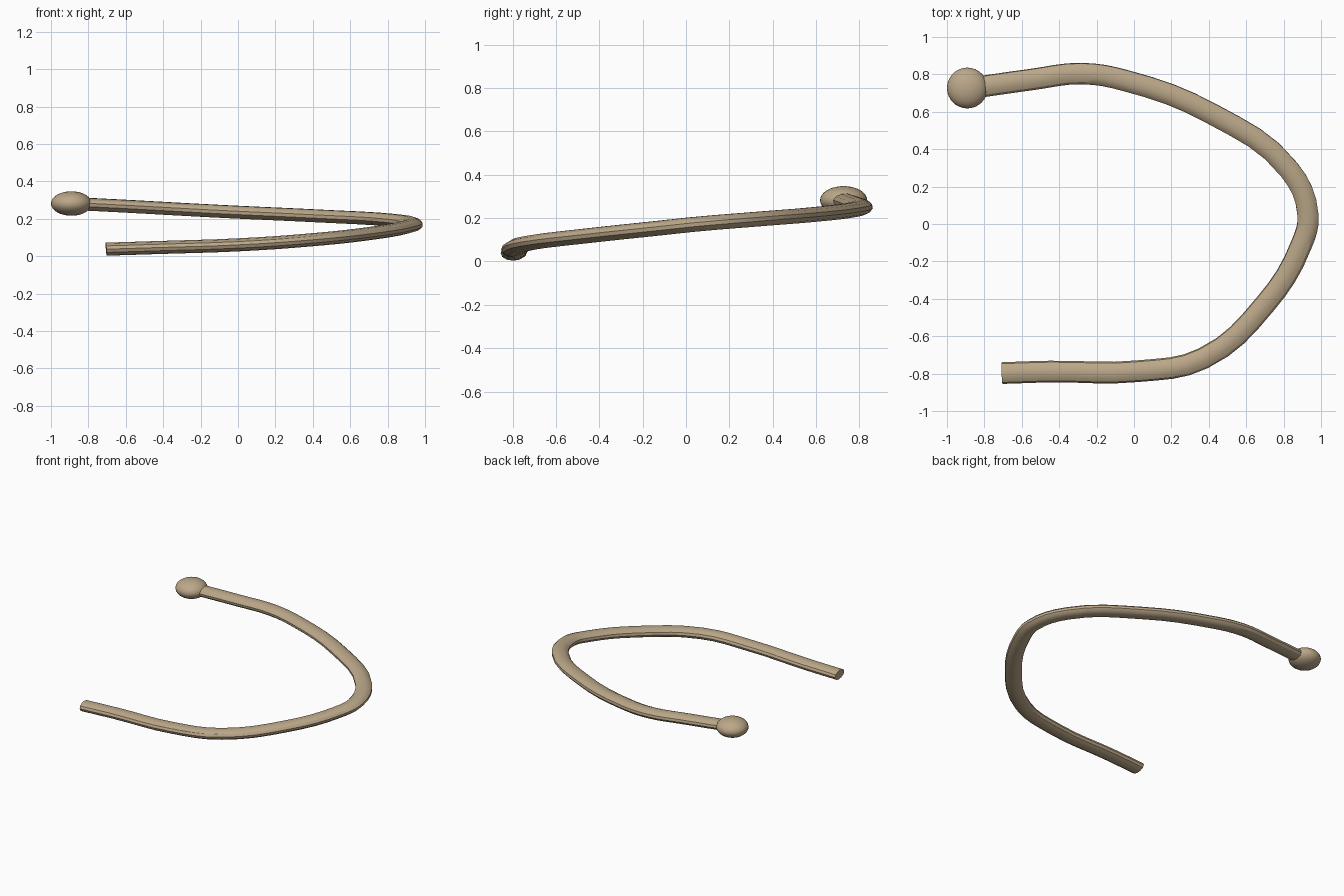
import bpy
from mathutils import Vector

if "Cube" in bpy.data.objects:
    bpy.data.objects.remove(bpy.data.objects["Cube"])

FLAT = 0.6      # whole model is squashed vertically
TUBE_R = 0.058

mat = bpy.data.materials.new("tan")
mat.diffuse_color = (0.50, 0.39, 0.25, 1)
mat.use_nodes = True
mat.node_tree.nodes["Principled BSDF"].inputs["Base Color"].default_value = mat.diffuse_color


def finish(obj, name):
    bpy.ops.object.select_all(action='DESELECT')
    obj.select_set(True)
    bpy.context.view_layer.objects.active = obj
    if obj.type == 'CURVE':
        bpy.ops.object.convert(target='MESH')
        obj = bpy.context.object
    bpy.ops.object.transform_apply(location=True, rotation=True, scale=True)
    bpy.ops.object.shade_smooth_by_angle()
    obj.name = name
    obj.data.materials.clear()
    obj.data.materials.append(mat)


# Bent tube: smooth path swept with a round profile
path = [(-0.705, -0.797, 0.038), (-0.45, -0.789, 0.046), (0.02, -0.787, 0.062),
        (0.37, -0.718, 0.086), (0.70, -0.43, 0.121), (0.895, -0.11, 0.155),
        (0.93, 0.05, 0.172), (0.83, 0.29, 0.192), (0.42, 0.587, 0.216),
        (-0.05, 0.768, 0.238), (-0.28, 0.804, 0.250), (-0.55, 0.772, 0.265),
        (-0.86, 0.728, 0.281)]
curve = bpy.data.curves.new("tube", 'CURVE')
curve.dimensions = '3D'
curve.bevel_depth = TUBE_R
curve.bevel_resolution = 4
curve.resolution_u = 4
curve.use_fill_caps = True
spline = curve.splines.new('BEZIER')
spline.bezier_points.add(len(path) - 1)
for bp, (x, y, z) in zip(spline.bezier_points, path):
    bp.co = Vector((x, y, z / FLAT))
    bp.handle_left_type = bp.handle_right_type = 'AUTO'
tube = bpy.data.objects.new("tube", curve)
bpy.context.collection.objects.link(tube)
tube.scale.z = FLAT
finish(tube, "bent_tube")

# Flattened ball on the upper end
bpy.ops.mesh.primitive_uv_sphere_add(segments=32, ring_count=16, radius=0.109,
                                     location=(-0.891, 0.727, 0.282))
ball = bpy.context.object
ball.scale.z = FLAT
finish(ball, "end_ball")
